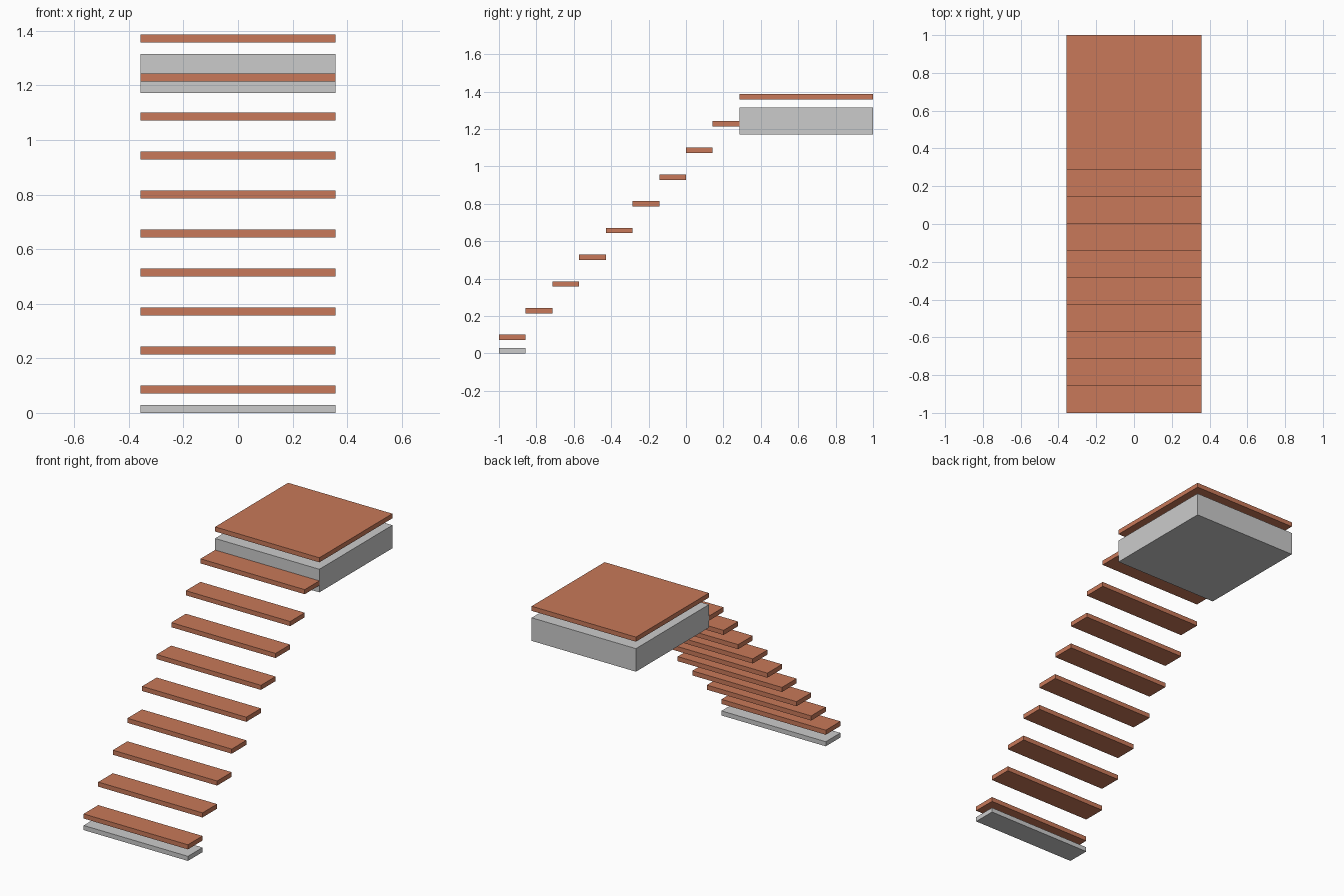
import bpy

if "Cube" in bpy.data.objects:
    bpy.data.objects.remove(bpy.data.objects["Cube"])

STEP = 1 / 7          # rise and going of each step
WIDTH = 5 * STEP      # stair width, also landing length
THICK = 0.2 * STEP    # tread thickness
STEPS = 9

terracotta = bpy.data.materials.new("terracotta")
terracotta.diffuse_color = (0.58, 0.19, 0.10, 1)
terracotta.use_nodes = True
terracotta.node_tree.nodes["Principled BSDF"].inputs["Base Color"].default_value = terracotta.diffuse_color


def slab(name, y0, y1, z0, z1, material=None):
    """Full-width box between the given y and z limits."""
    bpy.ops.mesh.primitive_cube_add(size=1, location=(0, (y0 + y1) / 2, (z0 + z1) / 2))
    obj = bpy.context.object
    obj.name = name
    obj.scale = (WIDTH, y1 - y0, z1 - z0)
    bpy.ops.object.transform_apply(location=False, rotation=False, scale=True)
    if material:
        obj.data.materials.append(material)
    return obj


# Floating treads
for i in range(STEPS):
    y = -1 + i * STEP
    z = (i + 0.5) * STEP
    slab(f"tread_{i + 1}", y, y + STEP, z, z + THICK, terracotta)

# Landing board, continuing the rise of the treads
landing_y = -1 + STEPS * STEP
landing_z = (STEPS + 0.5) * STEP
slab("landing_board", landing_y, 1, landing_z, landing_z + THICK, terracotta)

# Grey supports under the first tread and the landing
slab("bottom_base", -1, -1 + STEP, 0, THICK)
slab("landing_base", landing_y, 1, 8.2 * STEP, 9.2 * STEP)
